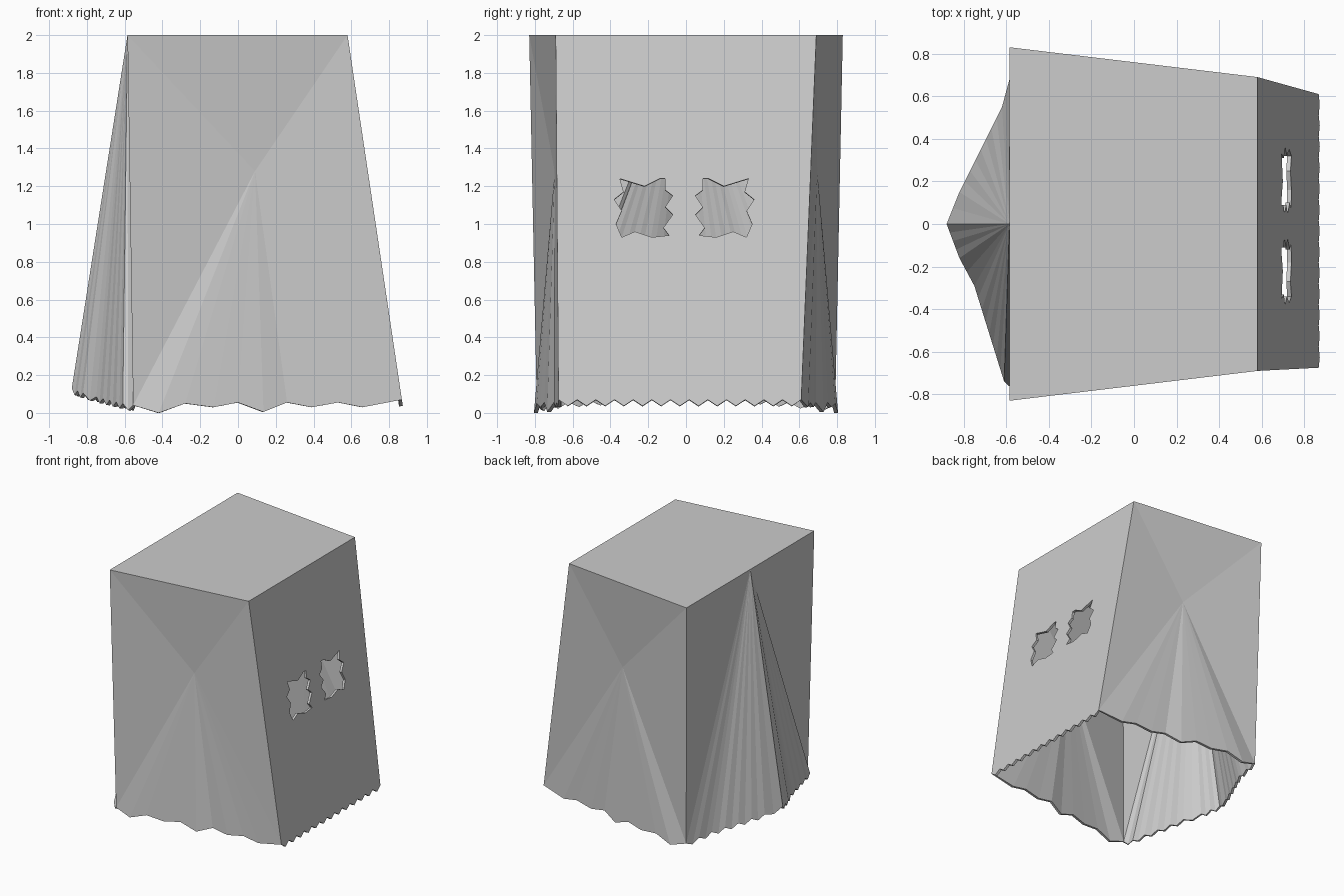
import bpy
import bmesh
from mathutils import Vector

cube = bpy.data.objects.get("Cube")
if cube:
    bpy.data.objects.remove(cube, do_unlink=True)

HEIGHT = 2.0
SLOPE = 0.149    # forward lean of the face panel
WALL = 0.02

paper = bpy.data.materials.new("plain_paper")
paper.use_nodes = True
colour = (0.604, 0.604, 0.604, 1)
paper.diffuse_color = colour
paper.node_tree.nodes["Principled BSDF"].inputs["Base Color"].default_value = colour


def on_face(y, z):
    """Point on the sloping face panel."""
    return Vector((0.58 + (HEIGHT - z) * SLOPE, y, z))


def ragged(path, step, depth):
    """Resample a path, dropping every second point to make torn teeth."""
    points = [Vector(path[0])]
    for a, b in zip(path, path[1:]):
        a, b = Vector(a), Vector(b)
        count = max(2, 2 * round((b - a).length / step / 2))
        for i in range(1, count + 1):
            p = a.lerp(b, i / count)
            p.z -= depth * (i % 2)
            points.append(p)
    return points


bm = bmesh.new()


def add(points):
    return [bm.verts.new(p) for p in points]


def fan(hub, rim):
    for a, b in zip(rim, rim[1:]):
        bm.faces.new((hub, a, b))


def link(loop):
    """Edges around a closed loop, reusing the existing ones."""
    return [bm.edges.get((a, b)) or bm.edges.new((a, b))
            for a, b in zip(loop, loop[1:] + loop[:1])]


# Top panel, with the back fold starting at the middle of its rear edge
back_r, front_r, front_l, back_l, back_mid = top = add([
    (-0.585, -0.83, HEIGHT), (0.58, -0.69, HEIGHT), (0.58, 0.69, HEIGHT),
    (-0.585, 0.83, HEIGHT), (-0.585, 0, HEIGHT)])
bm.faces.new(top)

# Wavy lower edges of the two creased sides, listed from back to front
wave = [(-0.555, 0.79, 0.04), (-0.42, 0.805, 0), (-0.28, 0.79, 0.05),
        (-0.13, 0.77, 0.03), (0, 0.75, 0.055), (0.135, 0.735, 0.005),
        (0.26, 0.70, 0.055), (0.39, 0.695, 0.03), (0.53, 0.685, 0.055),
        (0.66, 0.68, 0.03)]
right_rim = add([(x, -y, z) for x, y, z in wave] + [on_face(-0.675, 0.07)])
left_rim = add([(x, y - 0.05 * max(0, x), z) for x, y, z in wave]
               + [on_face(0.61, 0.07)])

# Each side is pressed in at one point from which the creases spread
for rim, back, front, side in ((right_rim, back_r, front_r, -1),
                               (left_rim, back_l, front_l, 1)):
    dent = bm.verts.new((0.09, 0.695 * side, 1.28))
    fan(dent, [front, back] + rim + [front])

# Back panel folded outwards along the middle, with a torn lower edge
back_path = [right_rim[0].co, (-0.61, -0.74, 0.05), (-0.75, -0.29, 0.085),
             (-0.82, -0.16, 0.105), (-0.88, 0, 0.13), (-0.82, 0.15, 0.105),
             (-0.62, 0.55, 0.06), left_rim[0].co]
back_rim = add(ragged(back_path, 0.055, 0.03)[1:-1])
fan(back_mid, [back_r, right_rim[0]] + back_rim + [left_rim[0], back_l])

# Face panel with a torn lower edge and two ragged eye holes
torn = ragged([right_rim[-1].co, left_rim[-1].co], 0.05, 0.033)[1:-1]
face_rim = add([on_face(p.y, p.z) for p in torn])
edges = link([front_r, right_rim[-1]] + face_rim + [left_rim[-1], front_l])
eye = [(0.09, 1.24), (0.12, 1.24), (0.20, 1.20), (0.33, 1.24), (0.31, 1.17),
       (0.36, 1.13), (0.32, 1.07), (0.35, 1.0), (0.32, 0.93), (0.25, 0.96),
       (0.16, 0.93), (0.07, 0.94), (0.10, 0.98), (0.05, 1.05), (0.09, 1.09),
       (0.05, 1.15), (0.09, 1.18)]
for side, shift in ((1, 0), (-1, -0.02)):
    edges += link(add([on_face(side * y + shift, z) for y, z in eye]))
bmesh.ops.triangle_fill(bm, edges=edges, use_beauty=True, normal=(1, 0, SLOPE))

# Make every face point outwards
bmesh.ops.recalc_face_normals(bm, faces=bm.faces)
bm.normal_update()
if max(bm.faces, key=lambda f: f.calc_center_median().z).normal.z < 0:
    bmesh.ops.reverse_faces(bm, faces=bm.faces)

mesh = bpy.data.meshes.new("paper_bag")
bm.to_mesh(mesh)
bm.free()
mesh.materials.append(paper)
bag = bpy.data.objects.new("paper_bag", mesh)
bpy.context.collection.objects.link(bag)

# Paper thickness, grown inwards
solid = bag.modifiers.new("thickness", 'SOLIDIFY')
solid.thickness = WALL
solid.offset = -1
